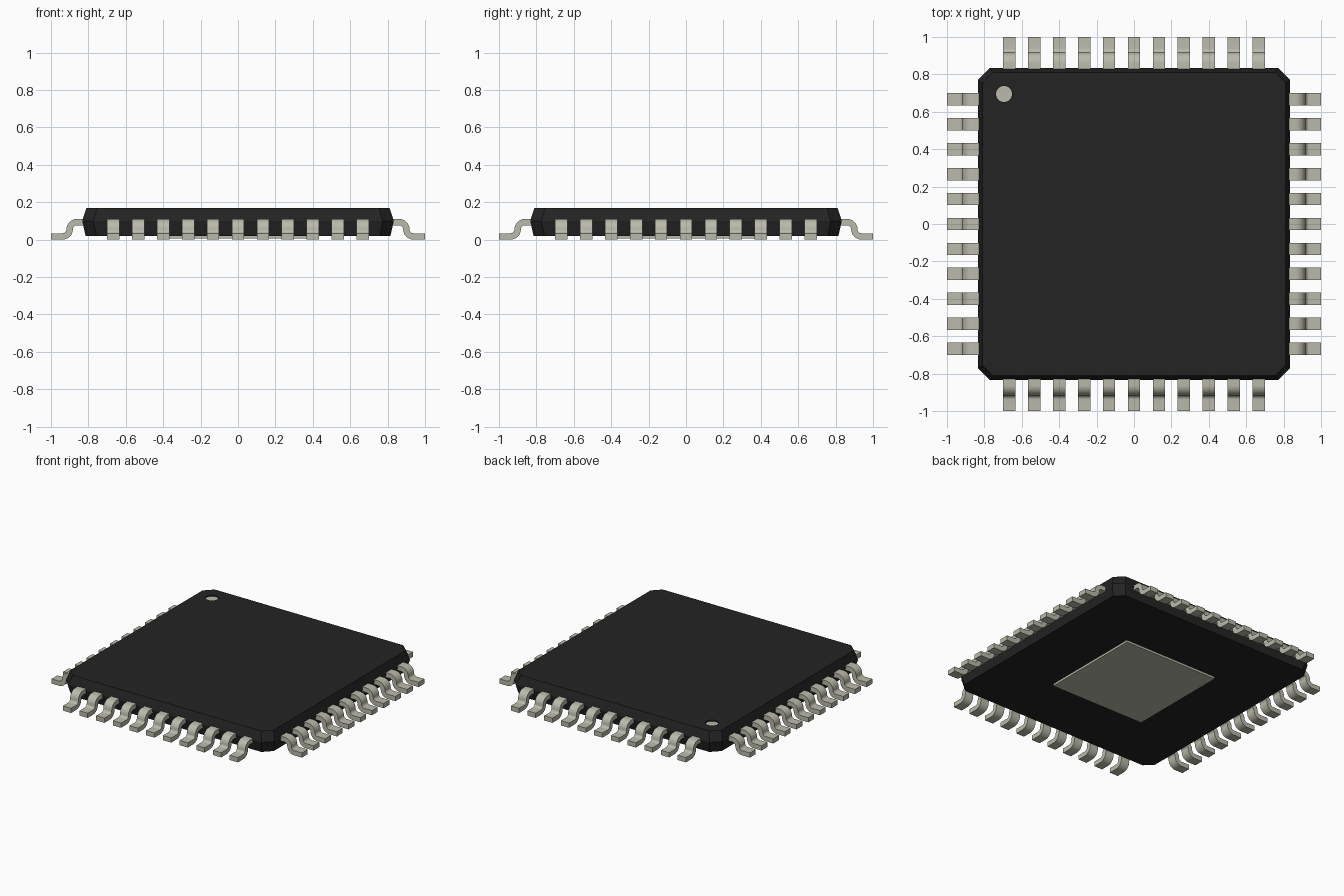
import bpy, bmesh, math
from mathutils import Vector

cube = bpy.data.objects.get("Cube")
if cube:
    bpy.data.objects.remove(cube, do_unlink=True)


def material(name, color, rough):
    m = bpy.data.materials.new(name)
    m.use_nodes = True
    m.diffuse_color = (*color, 1)
    bsdf = m.node_tree.nodes["Principled BSDF"]
    bsdf.inputs["Base Color"].default_value = (*color, 1)
    bsdf.inputs["Roughness"].default_value = rough
    return m


black = material("black plastic", (0.017, 0.017, 0.017), 0.6)
tin = material("dull tin", (0.49, 0.49, 0.41), 0.5)


def add_object(name, bm, mat, smooth=False):
    bmesh.ops.recalc_face_normals(bm, faces=bm.faces)
    mesh = bpy.data.meshes.new(name)
    bm.to_mesh(mesh)
    bm.free()
    mesh.materials.append(mat)
    if smooth:
        mesh.shade_smooth()
        mesh.set_sharp_from_angle(angle=math.radians(35))
    ob = bpy.data.objects.new(name, mesh)
    bpy.context.collection.objects.link(ob)
    return ob


def loft(rings):
    """Closed solid through equal-length rings of points."""
    bm = bmesh.new()
    loops = [[bm.verts.new(p) for p in ring] for ring in rings]
    n = len(loops[0])
    for a, b in zip(loops, loops[1:]):
        for i in range(n):
            j = (i + 1) % n
            bm.faces.new((a[i], a[j], b[j], b[i]))
    bm.faces.new(loops[0][::-1])
    bm.faces.new(loops[-1])
    return bm


def octagon(half, cut, z):
    k = half - cut
    return [(half, -k, z), (half, k, z), (k, half, z), (-k, half, z),
            (-half, k, z), (-half, -k, z), (-k, -half, z), (k, -half, z)]


def disc(radius, depth, center, segments=32):
    bm = bmesh.new()
    bmesh.ops.create_cone(bm, cap_ends=True, segments=segments,
                          radius1=radius, radius2=radius, depth=depth)
    bmesh.ops.translate(bm, verts=bm.verts, vec=Vector(center))
    return bm


# Package body: chamfered square, widest at the mould line
TOP = 0.168
body = add_object("package_body", loft([
    octagon(0.815, 0.058, 0.02),
    octagon(0.833, 0.06, 0.1),
    octagon(0.811, 0.058, TOP)]), black)

# Shallow round recess at the first-pin corner, with a pale floor
MARK = (-0.695, 0.695)
cutter = add_object("recess_cutter", disc(0.043, 0.04, (*MARK, TOP + 0.008)), black)
cutter.hide_render = True
cut = body.modifiers.new("recess", 'BOOLEAN')
cut.operation = 'DIFFERENCE'
cut.solver = 'EXACT'
cut.object = cutter
bpy.context.view_layer.objects.active = body
body.select_set(True)
bpy.ops.object.modifier_apply(modifier=cut.name)
bpy.data.objects.remove(cutter, do_unlink=True)
add_object("pin_one_mark", disc(0.0428, 0.004, (*MARK, TOP - 0.011)), tin)

# Thermal pad under the body
pad = bmesh.new()
bmesh.ops.create_cube(pad, size=1)
bmesh.ops.scale(pad, verts=pad.verts, vec=(0.75, 0.75, 0.025))
bmesh.ops.translate(pad, verts=pad.verts, vec=(0, 0, 0.0175))
add_object("thermal_pad", pad, tin)

# Gull-wing lead: centre line with tangent angle, swept as a flat strip
THICK, WIDTH, PITCH, COUNT = 0.034, 0.066, 0.1333, 11
LOW, HIGH, RISER = THICK / 2, 0.093, 0.90
R = (HIGH - LOW) / 2
STEPS = 8
path = [(0.78, HIGH, 0)]
for i in range(STEPS + 1):
    a = math.pi / 2 * i / STEPS
    path.append((RISER - R + R * math.sin(a), HIGH - R + R * math.cos(a), -a))
for i in range(1, STEPS + 1):
    a = math.pi / 2 * (1 - i / STEPS)
    path.append((RISER + R - R * math.sin(math.pi / 2 - (math.pi / 2 - a))
                 if a else RISER + R, LOW + R - R * math.cos(a), -a))
# The lower bend mirrors the upper one about the middle of the riser
upper = path[1:STEPS + 2]
lower = [(2 * RISER - x, HIGH + LOW - z, a) for x, z, a in reversed(upper)]
path = path[:1] + upper + lower[1:] + [(1.0, LOW, 0)]


def section(x, z, a):
    nx, nz = -math.sin(a) * THICK / 2, math.cos(a) * THICK / 2
    w = WIDTH / 2
    return [(x + nx, -w, z + nz), (x + nx, w, z + nz),
            (x - nx, w, z - nz), (x - nx, -w, z - nz)]


# One row of leads per side
for i, side in enumerate(("left", "back", "right", "front")):
    bm = loft([section(*p) for p in path])
    bmesh.ops.translate(bm, verts=bm.verts, vec=(0, -PITCH * (COUNT - 1) / 2, 0))
    row = add_object(side + "_leads", bm, tin, smooth=True)
    arr = row.modifiers.new("row", 'ARRAY')
    arr.count = COUNT
    arr.use_relative_offset = False
    arr.use_constant_offset = True
    arr.constant_offset_displace = (0, PITCH, 0)
    row.rotation_euler.z = math.pi / 2 * i
